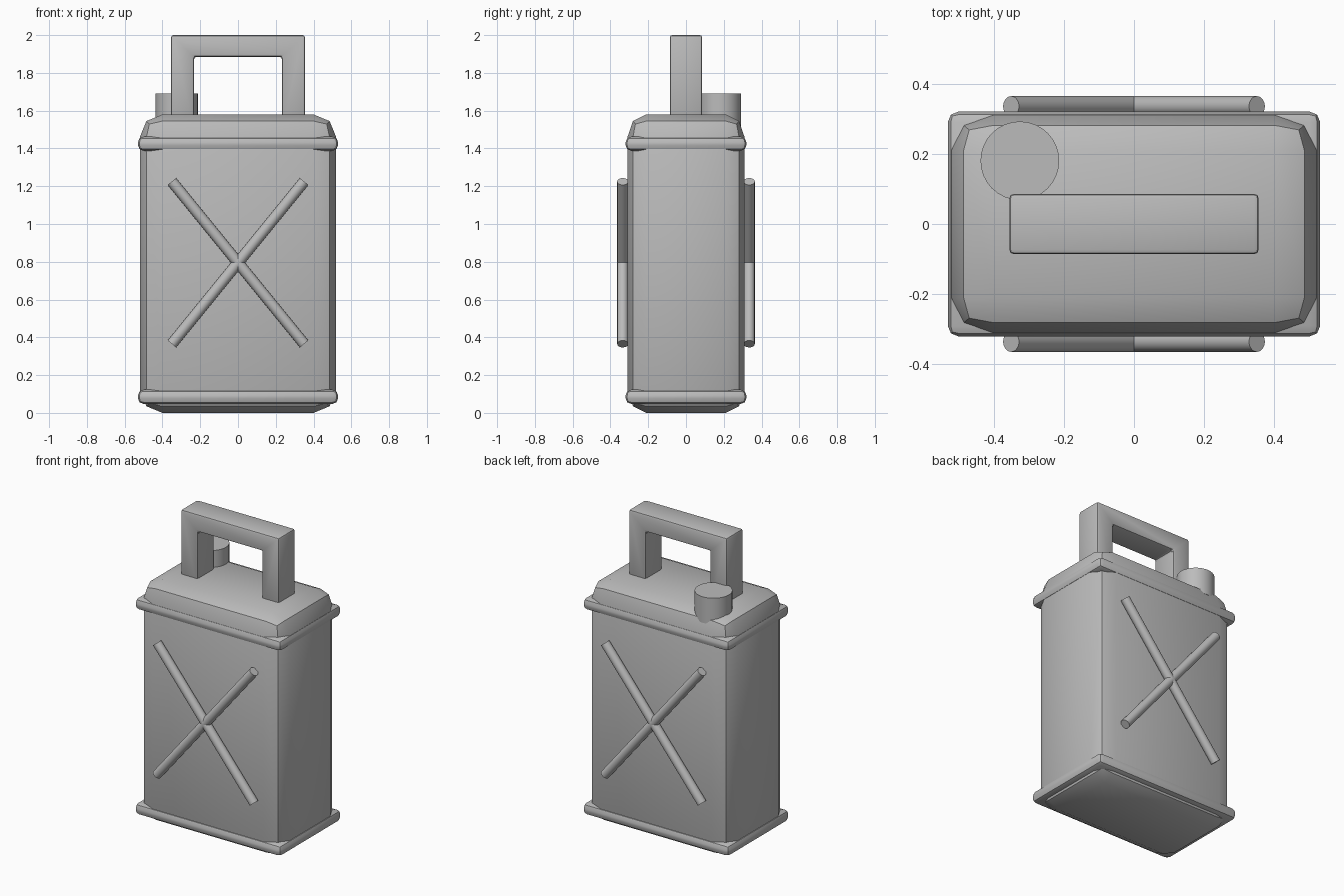
import bpy, bmesh, math
from mathutils import Vector, Matrix

if "Cube" in bpy.data.objects:
    bpy.data.objects.remove(bpy.data.objects["Cube"], do_unlink=True)

grey = bpy.data.materials.new("plain_grey")
grey.use_nodes = True
colour = (0.5, 0.5, 0.5, 1)
grey.diffuse_color = colour
grey.node_tree.nodes["Principled BSDF"].inputs["Base Color"].default_value = colour


def finish(name, bm):
    """Turn a bmesh into a smooth-shaded object with sharp edges kept."""
    bmesh.ops.recalc_face_normals(bm, faces=bm.faces)
    mesh = bpy.data.meshes.new(name)
    bm.to_mesh(mesh)
    bm.free()
    mesh.materials.append(grey)
    obj = bpy.data.objects.new(name, mesh)
    bpy.context.collection.objects.link(obj)
    bpy.ops.object.select_all(action='DESELECT')
    obj.select_set(True)
    bpy.context.view_layer.objects.active = obj
    bpy.ops.object.shade_smooth_by_angle(angle=math.radians(30))
    return obj


def bevel(bm, width, segments=2):
    bmesh.ops.bevel(bm, geom=bm.edges[:], offset=width, segments=segments,
                    profile=0.5, affect='EDGES', clamp_overlap=True)


def rounded_box(name, size, z, width, squash=1.0):
    """Bevelled box centred at height z; squash narrows its bevel along y."""
    bm = bmesh.new()
    bmesh.ops.create_cube(bm, size=1)
    bmesh.ops.scale(bm, vec=(size[0], size[1] / squash, size[2]), verts=bm.verts)
    bevel(bm, width)
    bmesh.ops.scale(bm, vec=(1, squash, 1), verts=bm.verts)
    bmesh.ops.translate(bm, vec=(0, 0, z), verts=bm.verts)
    return finish(name, bm)


def rod(name, start, end, radius, sides=32):
    """Cylinder between two points."""
    start, end = Vector(start), Vector(end)
    axis = end - start
    turn = axis.to_track_quat('Z', 'Y').to_matrix().to_4x4()
    bm = bmesh.new()
    bmesh.ops.create_cone(bm, cap_ends=True, segments=sides, radius1=radius,
                          radius2=radius, depth=axis.length,
                          matrix=Matrix.Translation((start + end) / 2) @ turn)
    return finish(name, bm)


# Can body and the two rims around it
rounded_box("can_body", (1.04, 0.62, 1.58), 0.79, 0.12, squash=0.83)
for name, z in (("lower_rim", 0.085), ("upper_rim", 1.425)):
    rounded_box(name, (1.06, 0.64, 0.075), z, 0.03)

# Carrying handle: an arch outline extruded through its depth
half = [(0.355, 1.54), (0.355, 2.0)]
inner = [(0.232, 1.885), (0.232, 1.54)]
outline = [(-x, z) for x, z in half] + [(x, z) for x, z in reversed(half)]
outline += [(x, z) for x, z in reversed(inner)] + [(-x, z) for x, z in inner]
bm = bmesh.new()
face = bm.faces.new([bm.verts.new((x, -0.086, z)) for x, z in outline])
grown = bmesh.ops.extrude_face_region(bm, geom=[face])["geom"]
bmesh.ops.translate(bm, vec=(0, 0.172, 0),
                    verts=[g for g in grown if isinstance(g, bmesh.types.BMVert)])
bmesh.ops.recalc_face_normals(bm, faces=bm.faces)
bevel(bm, 0.013)
finish("handle", bm)

# Filler cap
rod("filler_cap", (-0.325, 0.18, 1.52), (-0.325, 0.18, 1.69), 0.112)

# Crossed ribs on the front and back
for side, y in (("front", -0.335), ("back", 0.335)):
    for lean, s in (("left", 1), ("right", -1)):
        rod(f"{side}_{lean}_rib", (-0.35 * s, y, 0.365), (0.35 * s, y, 1.225), 0.029)
